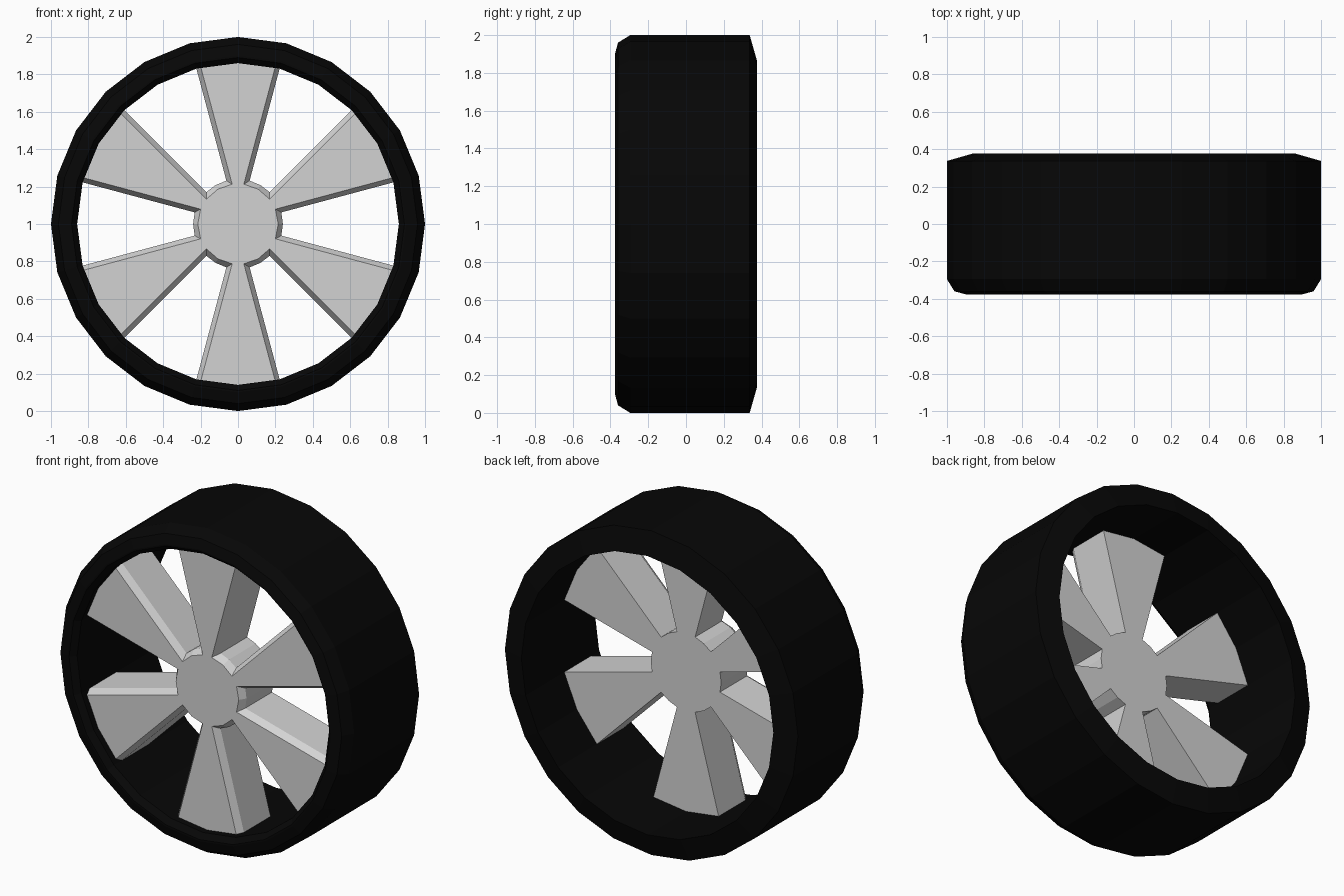
import bpy
import bmesh
from math import sin, cos, pi

if "Cube" in bpy.data.objects:
    bpy.data.objects.remove(bpy.data.objects["Cube"])

SIDES = 24
STEP = 2 * pi / SIDES


def material(name, rgb):
    mat = bpy.data.materials.new(name)
    mat.use_nodes = True
    mat.diffuse_color = (*rgb, 1)
    mat.node_tree.nodes["Principled BSDF"].inputs["Base Color"].default_value = (*rgb, 1)
    return mat


def finish(name, bm, mat):
    bmesh.ops.recalc_face_normals(bm, faces=bm.faces)
    mesh = bpy.data.meshes.new(name)
    bm.to_mesh(mesh)
    bm.free()
    mesh.materials.append(mat)
    obj = bpy.data.objects.new(name, mesh)
    obj.location.z = 1
    bpy.context.collection.objects.link(obj)
    return obj


def polar(radius, angle, y):
    return (radius * sin(angle), y, radius * cos(angle))


rubber = material("black rubber", (0.002, 0.002, 0.002))
metal = material("light grey metal", (0.65, 0.65, 0.65))

# Tyre: closed cross-section (radius, y) swept round the axle
section = [(0.86, -0.34), (0.89, -0.376), (0.9, -0.376), (0.96, -0.36),
           (1.0, -0.295), (1.0, 0.337), (0.86, 0.377)]
bm = bmesh.new()
rings = [[bm.verts.new(polar(r, i * STEP, y)) for r, y in section] for i in range(SIDES)]
for i, ring in enumerate(rings):
    nxt = rings[(i + 1) % SIDES]
    for j in range(len(section)):
        k = (j + 1) % len(section)
        bm.faces.new((ring[j], ring[k], nxt[k], nxt[j]))
finish("tyre", bm, rubber)

# Wheel: hub and six flared spokes as one outline, front edge chamfered
HUB, RIM, INSET = 0.24, 0.86, 0.025
FRONT, CHAMFER, BACK = -0.3, -0.26, 0.0


def outline(inset):
    """Each spoke spans two sides of the rim, each gap two sides of the hub."""
    points = []
    for spoke in range(6):
        mid = spoke * 4 * STEP
        for radius, turn in ((HUB, -1), (RIM, -1), (RIM, 0), (RIM, 1), (HUB, 1), (HUB, 2)):
            r = radius - inset if radius == HUB else radius
            # narrow the spoke by a constant width
            shift = inset / r if abs(turn) == 1 else 0
            points.append((r, mid + turn * (STEP - shift)))
    return points


bm = bmesh.new()
layers = [[bm.verts.new(polar(r, a, y)) for r, a in outline(inset)]
          for inset, y in ((INSET, FRONT), (0, CHAMFER), (0, BACK))]
count = len(layers[0])
for near, far in zip(layers, layers[1:]):
    for i in range(count):
        j = (i + 1) % count
        bm.faces.new((near[i], near[j], far[j], far[i]))
# Caps: a hub disc plus one face per spoke
for layer in (layers[0], layers[-1]):
    bm.faces.new([layer[s * 6 + k] for s in range(6) for k in (0, 4, 5)])
    for s in range(6):
        bm.faces.new(layer[s * 6:s * 6 + 5])
finish("spoked_wheel", bm, metal)
